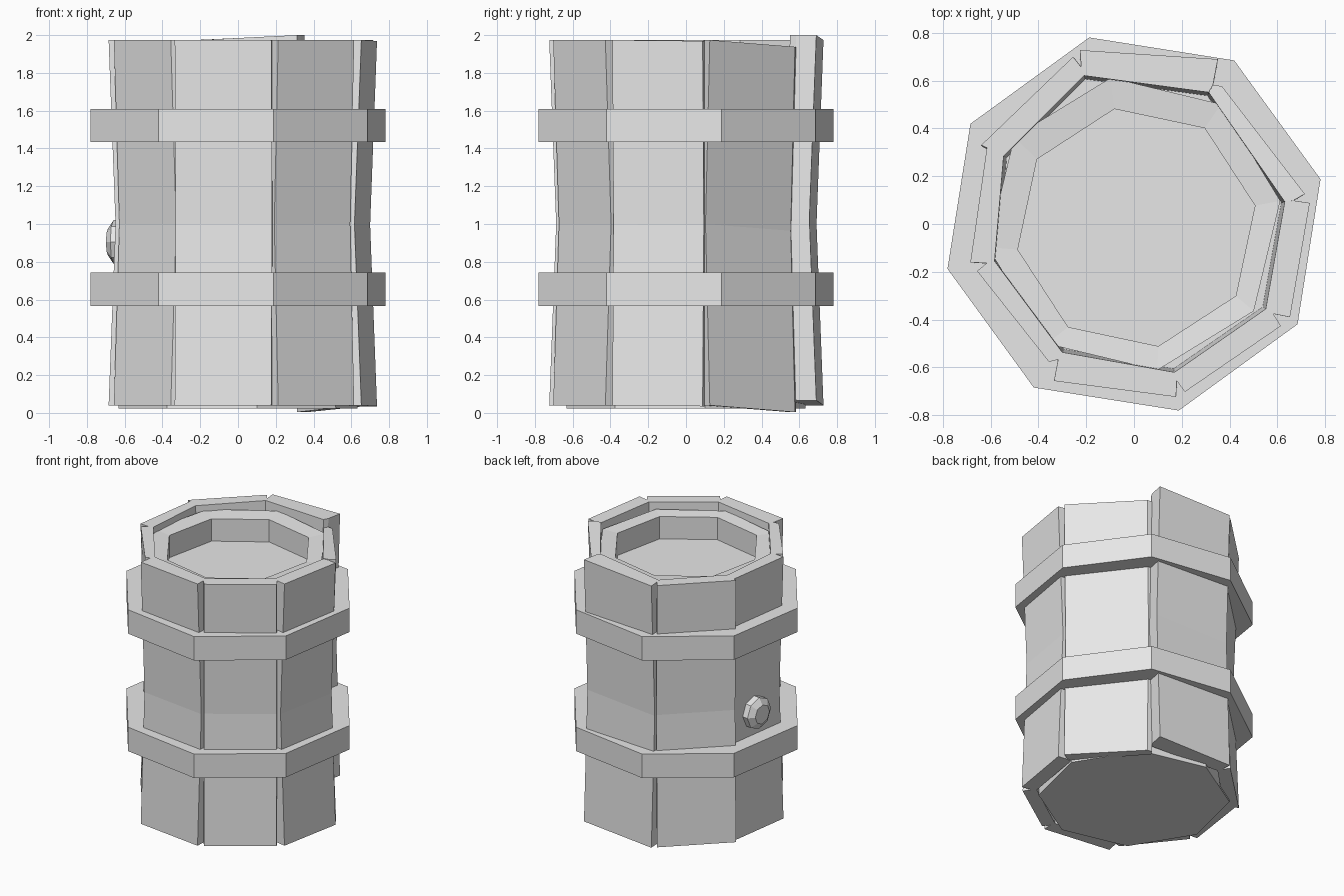
import bpy, bmesh, math
from mathutils import Vector, Matrix

cube = bpy.data.objects.get("Cube")
if cube:
    bpy.data.objects.remove(cube, do_unlink=True)

grey = bpy.data.materials.new("plain_grey")
grey.use_nodes = True
COLOUR = (0.8, 0.8, 0.8, 1)
grey.diffuse_color = COLOUR
grey.node_tree.nodes["Principled BSDF"].inputs["Base Color"].default_value = COLOUR


def loft(name, rings, cap=True, matrix=None):
    """Skin a stack of matching rings; cap the ends or join last to first."""
    bm = bmesh.new()
    loops = [[bm.verts.new(p) for p in ring] for ring in rings]
    pairs = list(zip(loops, loops[1:]))
    if not cap:
        pairs.append((loops[-1], loops[0]))
    for low, high in pairs:
        for i in range(len(low)):
            j = (i + 1) % len(low)
            bm.faces.new((low[i], low[j], high[j], high[i]))
    if cap:
        bm.faces.new(loops[0][::-1])
        bm.faces.new(loops[-1])
    bmesh.ops.recalc_face_normals(bm, faces=bm.faces)
    mesh = bpy.data.meshes.new(name)
    bm.to_mesh(mesh)
    bm.free()
    mesh.materials.append(grey)
    obj = bpy.data.objects.new(name, mesh)
    if matrix:
        obj.matrix_world = matrix
    bpy.context.collection.objects.link(obj)
    return obj


def octagon(radius, z, turn, centre=(0, 0)):
    angles = [math.radians(turn + 45 * i) for i in range(8)]
    return [(centre[0] + radius * math.cos(a), centre[1] + radius * math.sin(a), z) for a in angles]


# Staves: name, outer corners counter-clockwise, height shift at each corner
STAVES = [
    ("right", (.653, -.39), (.736, .088), 0, -.005),
    ("back_right", (.715, .126), (.368, .577), 0, -.036),
    ("back", (.351, .69), (-.226, .728), .026, 0),
    ("back_left", (-.255, .70), (-.64, .33), 0, 0),
    ("left", (-.615, .325), (-.685, -.16), 0, 0),
    ("front_left", (-.657, -.197), (-.356, -.577), 0, 0),
    ("front", (-.335, -.657), (.176, -.724), 0, 0),
    ("front_right", (.213, -.703), (.615, -.427), 0, 0),
]
WAIST = 0.037
for i, (name, a, b, rise_a, rise_b) in enumerate(STAVES):
    a, b = Vector(a), Vector(b)
    joint_a = (a + Vector(STAVES[i - 1][2])) / 2
    joint_b = (b + Vector(STAVES[(i + 1) % 8][1])) / 2
    inward = Vector((a.y - b.y, b.x - a.x)).normalized()
    # outer face, notch beside each joint, then the inner face
    section = [(a, rise_a), (b, rise_b), (joint_b * .92, rise_b), (joint_b * .87, rise_b),
               (joint_a * .87, rise_a), (joint_a * .92, rise_a)]
    rings = []
    for z, shift in ((.04, 0), (1, WAIST), (1.974, 0)):
        rings.append([(*(p + inward * shift), z + rise) for p, rise in section])
    loft("stave_" + name, rings)

# Inner drum with a sunken lid
loft("drum_and_lid", [
    octagon(.64, .022, 9), octagon(.60, 1, 9), octagon(.62, 1.93, 9),
    octagon(.505, 1.92, 10.5, (.01, -.015)), octagon(.505, 1.755, 10.5, (.01, -.015)),
])

# Hoops
for name, z in (("lower_hoop", .565), ("upper_hoop", 1.433)):
    loft(name, [octagon(.803, z, 13.5), octagon(.803, z + .177, 13.5),
                octagon(.6, z + .177, 13.5), octagon(.6, z, 13.5)], cap=False)

# Bung on the left-hand stave
facing = Vector((-.99, .145, 0))
place = Matrix.Translation((-.61, .08, .905)) @ facing.to_track_quat("Z", "Y").to_matrix().to_4x4()
loft("bung", [octagon(.115, -.02, 0), octagon(.115, .05, 0), octagon(.07, .08, 0)], matrix=place)
